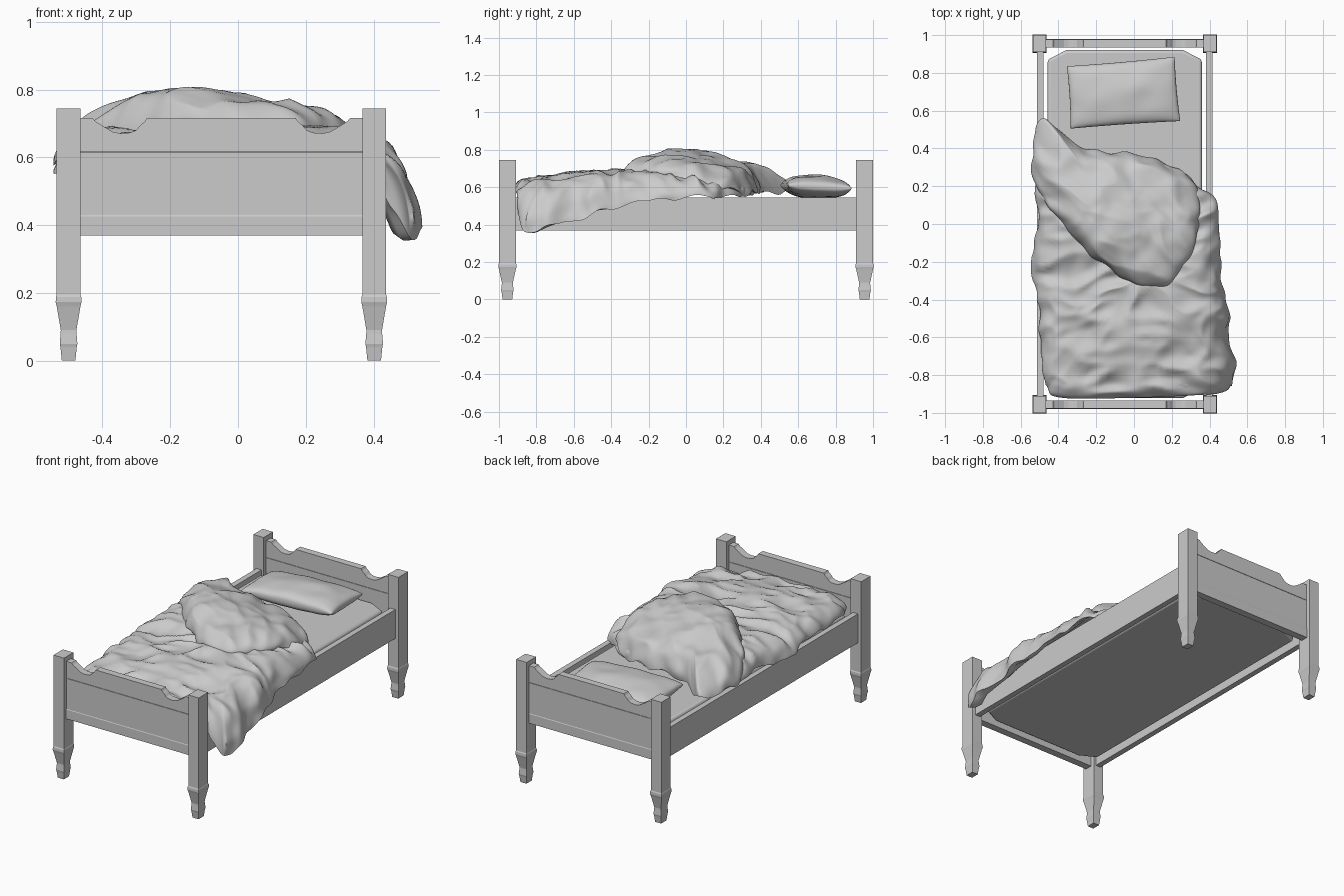
import bpy, bmesh, math
from mathutils import Vector, noise

if "Cube" in bpy.data.objects:
    bpy.data.objects.remove(bpy.data.objects["Cube"])

CX = -0.049  # middle of the bed frame


def finish(bm, name, smooth=None, bevel=0):
    bmesh.ops.recalc_face_normals(bm, faces=bm.faces[:])
    me = bpy.data.meshes.new(name)
    bm.to_mesh(me)
    bm.free()
    ob = bpy.data.objects.new(name, me)
    bpy.context.collection.objects.link(ob)
    if bevel:
        mod = ob.modifiers.new("bevel", "BEVEL")
        mod.width, mod.segments = bevel, 3
    if smooth:
        bpy.ops.object.select_all(action='DESELECT')
        ob.select_set(True)
        bpy.context.view_layer.objects.active = ob
        bpy.ops.object.shade_smooth_by_angle(angle=math.radians(smooth))
    return ob


def skin(bm, rings, closed=True):
    """Bridge equal-length rows of points with quads."""
    rows = [[bm.verts.new(p) for p in r] for r in rings]
    n = len(rows[0])
    for a, b in zip(rows, rows[1:]):
        for i in range(n if closed else n - 1):
            j = (i + 1) % n
            bm.faces.new((a[i], a[j], b[j], b[i]))
    return rows


def loft(name, rings, **kw):
    """Closed solid through a stack of outlines, capped at both ends."""
    bm = bmesh.new()
    rows = skin(bm, rings)
    bm.faces.new(rows[0])
    bm.faces.new(rows[-1])
    return finish(bm, name, **kw)


def prism(name, ring, offset, **kw):
    return loft(name, [ring, [Vector(p) + Vector(offset) for p in ring]], **kw)


# Square posts with shaped feet
LEG = [(0, .020), (.04, .024), (.05, .026), (.08, .0235), (.09, .023), (.16, .035),
       (.173, .038), (.188, .0375), (.195, .035), (.745, .035)]
for sx, xn in ((-1, "left"), (1, "right")):
    for sy, yn in ((-1, "front"), (1, "back")):
        x, y = CX + sx * .451, sy * .955
        loft(f"{yn}_{xn}_post", [[(x + a * h, y + b * h * 1.28, z) for a, b in
                                  ((-1, -1), (1, -1), (1, 1), (-1, 1))] for z, h in LEG])
    # Side rails
    x0 = CX + sx * .448
    prism(f"{xn}_rail", [(x0 - .017, -.915, .37), (x0 + .017, -.915, .37),
                         (x0 + .017, -.915, .545), (x0 - .017, -.915, .545)], (0, 1.83, 0))

# End boards: scalloped top plank, thin tongue, lower panel with a base moulding
NOTCH = [(.381, .717), (.371, .706), (.342, .688), (.322, .676), (.298, .671), (.27, .673),
         (.252, .680), (.240, .694), (.226, .706), (.219, .717)]
top = [(.418, .616), (.418, .717)] + NOTCH
top += [(-x, z) for x, z in reversed(top)]
for s, n in ((-1, "footboard"), (1, "headboard")):
    prism(n + "_top", [(CX + x, s * .934, z) for x, z in top], (0, s * .043, 0))
    prism(n + "_tongue", [(CX - .418, s * y, z) for y, z in
                          ((.94, .60), (.971, .60), (.971, .63), (.94, .63))], (.836, 0, 0))
    prism(n + "_panel", [(CX - .418, s * y, z) for y, z in
                         ((.934, .37), (.979, .37), (.979, .426), (.977, .43),
                          (.977, .614), (.934, .614))], (.836, 0, 0))

# Mattress with clipped corners
OCT = [(.408, .87), (.31, .92), (-.31, .92), (-.408, .87),
       (-.408, -.87), (-.31, -.92), (.31, -.92), (.408, -.87)]
prism("mattress", [(CX + x, y, .39) for x, y in OCT], (0, 0, .152), bevel=.015, smooth=40)

# Pillow: two puffed sheets between four corners
P = [Vector(c) for c in ((-.335, .505), (.245, .545), (.215, .885), (-.355, .835))]
N = 28
bm = bmesh.new()
for side in (1, -1):
    rows = []
    for j in range(N + 1):
        row = []
        for i in range(N + 1):
            u, v = -math.cos(math.pi * i / N), -math.cos(math.pi * j / N)
            fu, fv = 1 - u * u, 1 - v * v
            a, b = (1 + u * (1 - .015 * fv)) / 2, (1 + v * (1 - .02 * fu)) / 2
            p = (P[0] * (1 - a) + P[1] * a) * (1 - b) + (P[3] * (1 - a) + P[2] * a) * b
            puff = max(fu * fv, 0) ** .36
            wob = noise.noise(Vector((p.x * 9, p.y * 9, side))) * .01 * puff
            z = .602 - .008 * v + side * .063 * puff + wob
            row.append((p.x, p.y, max(z, .546)))
        rows.append(row)
    skin(bm, rows, closed=False)
bmesh.ops.remove_doubles(bm, verts=bm.verts[:], dist=.0003)
finish(bm, "pillow", smooth=70)


def spline(pts, per):
    """Closed smooth curve through the outline points."""
    out, n = [], len(pts)
    for i in range(n):
        a, b, c, d = (Vector(pts[(i + k) % n]) for k in (-1, 0, 1, 2))
        for k in range(per):
            t = k / per
            out.append(b + .5 * t * ((c - a) + t * ((2 * a - 5 * b + 4 * c - d)
                                                  + t * (3 * (b - c) + d - a))))
    return out


def height(table, x, y):
    ws = [(math.exp(-((x - a) ** 2 + (y - b) ** 2) / .03) + 1e-6, h) for a, b, h in table]
    return sum(w * h for w, h in ws) / sum(w for w, _ in ws)


def creases(x, y, turn, seed):
    c, s = math.cos(turn), math.sin(turn)
    u, v = c * x + s * y, c * y - s * x
    u += .05 * noise.noise(Vector((x * 5, y * 5, seed)))
    v += .05 * noise.noise(Vector((x * 5, y * 5, seed + 7)))
    ridge = .45 - abs(noise.noise(Vector((u * 4, v * 8, seed)))) * 1.9
    return ridge + .4 * noise.noise(Vector((u * 11, v * 15, seed + 3)))


def cloth(name, outline, table, centre, power, amp, turn, seed, tuck):
    """Puffed sheet: rings from the centre to the rim, rolled back underneath."""
    rim, c = spline(outline, 10), Vector(centre)
    M, rings = 46, []
    for k in range(1, M + 1):
        s = math.sin(math.pi / 2 * (k / M)) ** .9
        fall = max(1 - s ** power, 0) ** .5
        ring = []
        for r in rim:
            x, y = c.x + (r.x - c.x) * s, c.y + (r.y - c.y) * s
            w = creases(x, y, turn, seed)
            hem = .03 * noise.noise(Vector((r.x * 9, r.y * 9, seed))) * s ** 6
            z = r.z + (height(table, x, y) - r.z) * fall + amp * w * min(1, fall * 1.5) + hem
            # Ripples in the rim
            rip = noise.noise(Vector((r.x * 10, r.y * 10, z * 9 + seed))) * .026 * s ** 6
            if r.y > -.86:
                d = Vector((r.x - c.x, r.y - c.y)).normalized()
                x, y = x + rip * d.x, y + rip * d.y
            ring.append((min(max(x, -.545), .545), y, z))
        rings.append(ring)
    for s, lift in tuck:
        rings.append([(c.x + (r.x - c.x) * s, c.y + (r.y - c.y) * s, r.z + lift) for r in rim])
    return loft(name, rings, smooth=70)


# Blanket lying over the bed, hanging over the right rail near the foot
BLANKET = [(-.47, .42, .57), (-.27, .37, .565), (-.1, .35, .56), (.1, .33, .56), (.2, .30, .56),
           (.32, .22, .555), (.42, .15, .555), (.45, .05, .55), (.45, -.1, .54), (.46, -.25, .525),
           (.48, -.38, .48), (.515, -.5, .46), (.50, -.62, .425), (.535, -.75, .38),
           (.51, -.86, .345), (.455, -.895, .45), (.35, -.905, .57), (0, -.92, .57),
           (-.38, -.92, .57), (-.46, -.86, .56), (-.49, -.65, .56), (-.50, -.45, .56),
           (-.54, -.2, .56), (-.51, 0, .56), (-.52, .2, .57)]
BASE_H = [(0, -.8, .65), (-.4, -.75, .65), (.36, -.75, .64), (0, -.5, .68), (.3, -.35, .68),
          (0, 0, .68), (.36, .05, .665), (-.4, 0, .68), (-.43, -.4, .66), (0, .3, .66)]
cloth("blanket", BLANKET, BASE_H, (0, -.3), 7, .032, .15, 2.0, ((.95, .012), (.9, .03)))

# Corner of the blanket folded back on itself
FOLD = [(-.485, .56, .59), (-.40, .50, .58), (-.27, .40, .57), (-.1, .375, .57), (.1, .345, .57),
        (.22, .29, .57), (.32, .21, .59), (.355, .08, .63), (.325, -.1, .66), (.24, -.27, .67),
        (.1, -.34, .67), (-.08, -.275, .67), (-.25, -.14, .66), (-.38, 0, .65),
        (-.48, .12, .62), (-.53, .25, .59), (-.535, .45, .575)]
FOLD_H = [(-.47, .45, .67), (-.45, .22, .745), (-.18, 0, .805), (.1, -.1, .79), (.1, -.28, .755),
          (.28, 0, .735), (.2, .2, .705), (0, .28, .73), (-.3, .2, .795), (-.28, .34, .72)]
cloth("blanket_fold", FOLD, FOLD_H, (-.1, .08), 5, .022, -.75, 5.0, ((.96, .01), (.9, .015)))
